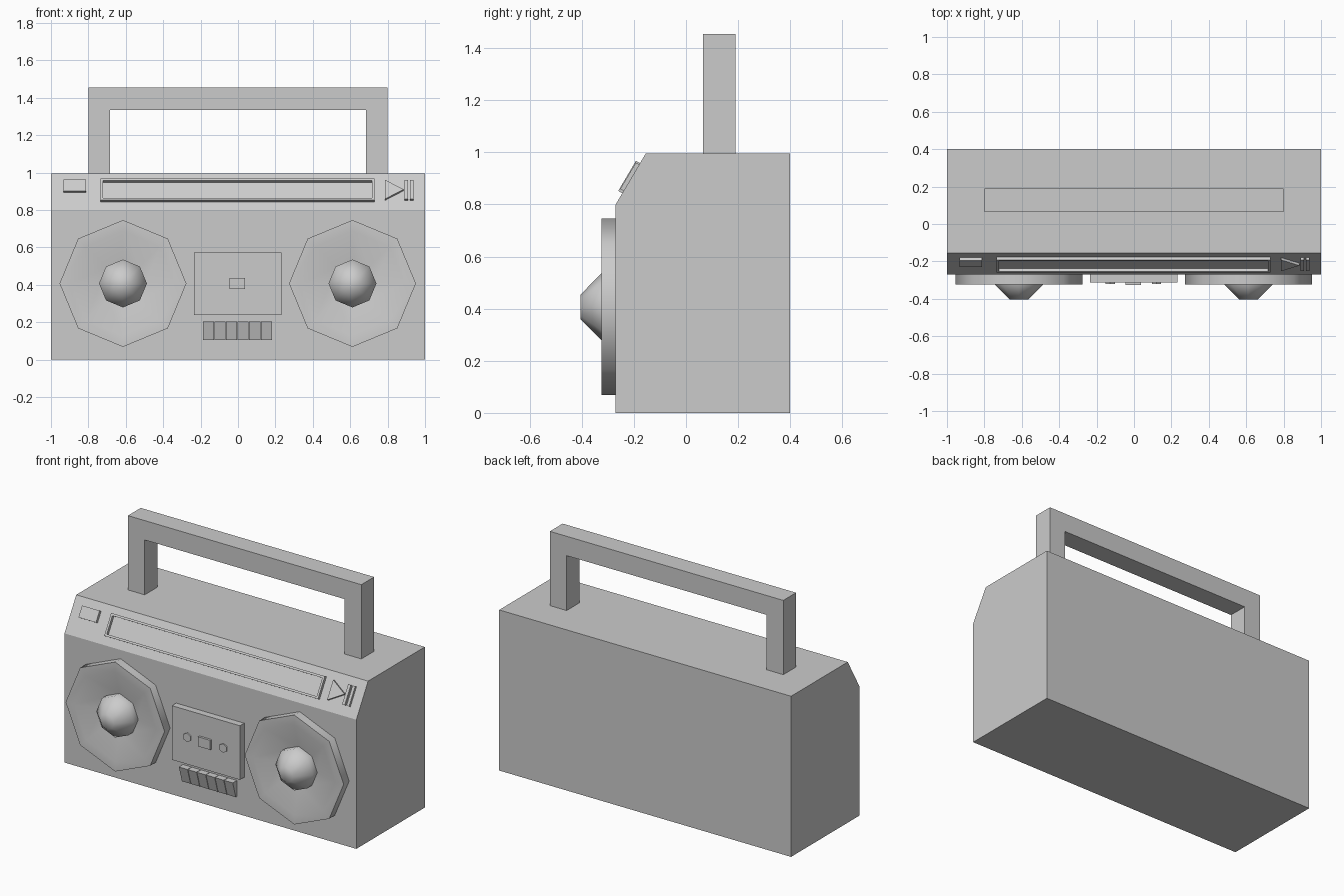
import bpy, bmesh, math
from mathutils import Matrix, Vector

if "Cube" in bpy.data.objects:
    bpy.data.objects.remove(bpy.data.objects["Cube"])

grey = bpy.data.materials.new("plain grey")
grey.use_nodes = True
GREY = (0.6, 0.6, 0.6, 1)
grey.diffuse_color = GREY
grey.node_tree.nodes["Principled BSDF"].inputs["Base Color"].default_value = GREY


def frame(origin, u, v):
    """Local axes: u, v lie in the drawing plane, u x v points outward."""
    u, v = Vector(u).normalized(), Vector(v).normalized()
    m = Matrix((u, v, u.cross(v))).transposed().to_4x4()
    m.translation = origin
    return m


def finish(name, bm):
    bmesh.ops.recalc_face_normals(bm, faces=bm.faces)
    mesh = bpy.data.meshes.new(name)
    bm.to_mesh(mesh)
    bm.free()
    mesh.materials.append(grey)
    ob = bpy.data.objects.new(name, mesh)
    bpy.context.collection.objects.link(ob)
    return ob


def prisms(name, outlines, plane, low, high):
    """Extrude each 2D outline from low to high above the plane."""
    bm = bmesh.new()
    for pts in outlines:
        base = [bm.verts.new(plane @ Vector((a, b, low))) for a, b in pts]
        top = [bm.verts.new(plane @ Vector((a, b, high))) for a, b in pts]
        bm.faces.new(base)
        bm.faces.new(top)
        for i in range(len(pts)):
            j = (i + 1) % len(pts)
            bm.faces.new((base[i], base[j], top[j], top[i]))
    return finish(name, bm)


def rect(x0, x1, y0, y1):
    return [(x0, y0), (x1, y0), (x1, y1), (x0, y1)]


def ngon(x, y, r, n):
    return [(x + r * math.sin(math.tau * i / n), y + r * math.cos(math.tau * i / n))
            for i in range(n)]


def lathe(name, profile, x, z, sides=8):
    """Turn a (radius, y) profile about the front-back axis."""
    bm = bmesh.new()
    rings = [[bm.verts.new((x + a, y, z + b)) for a, b in ngon(0, 0, r, sides)]
             for r, y in profile]
    for p, q in zip(rings, rings[1:]):
        for i in range(sides):
            j = (i + 1) % sides
            bm.faces.new((p[i], p[j], q[j], q[i]))
    bm.faces.new(rings[0])
    bm.faces.new(rings[-1])
    ob = finish(name, bm)
    bpy.ops.object.select_all(action='DESELECT')
    ob.select_set(True)
    bpy.context.view_layer.objects.active = ob
    bpy.ops.object.shade_smooth_by_angle(angle=math.radians(50))


FRONT, BEVEL, BACK, TOP = -0.27, -0.155, 0.4, 0.995
side = frame((0, 0, 0), (0, 1, 0), (0, 0, 1))
front = frame((0, FRONT, 0), (1, 0, 0), (0, 0, 1))
upright = frame((0, 0, 0), (1, 0, 0), (0, 0, 1))
slope = frame((0, FRONT, 0.8), (1, 0, 0), (0, BEVEL - FRONT, TOP - 0.8))

# Case with sloping control strip
prisms("case", [[(FRONT, 0), (BACK, 0), (BACK, TOP), (BEVEL, TOP), (FRONT, 0.8)]],
       side, -1, 1)

# Carrying handle
prisms("handle", [[(-0.8, TOP), (-0.8, 1.455), (0.8, 1.455), (0.8, TOP),
                   (0.685, TOP), (0.685, 1.335), (-0.685, 1.335), (-0.685, TOP)]],
       upright, -0.19, -0.065)

# Speakers
for label, x in (("left", 0.612), ("right", -0.615)):
    lathe(label + "_speaker", [(0.339, FRONT), (0.339, -0.324), (0.28, -0.324),
                               (0.12, -0.278)], x, 0.407)
    lathe(label + "_speaker_dome", [(0.128, -0.275), (0.128, -0.325), (0.048, -0.404)],
          x, 0.407)

# Cassette deck
prisms("cassette_door", [rect(-0.235, 0.232, 0.238, 0.573)], front, 0, 0.042)
prisms("cassette_window", [rect(-0.045, 0.038, 0.377, 0.436)], front, 0.04, 0.056)
prisms("cassette_reels", [ngon(x, 0.407, 0.028, 6) for x in (-0.127, 0.12)],
       front, 0.04, 0.05)

# Row of wedge keys, leaning out towards the top
for i in range(6):
    x = -0.188 + i * 0.062
    wedge = [(FRONT, 0.105), (FRONT, 0.205), (FRONT - 0.04, 0.205), (FRONT - 0.01, 0.105)]
    prisms("key_%d" % (i + 1), [wedge], side, x, x + 0.059)

# Raised tuner frame and control marks on the slope
L, R, B, T, W = -0.735, 0.73, 0.05, 0.184, 0.013
prisms("tuner_frame", [rect(L, R, B, B + W), rect(L, R, T - W, T),
                       rect(L, L + W, B + W, T - W), rect(R - W, R, B + W, T - W)],
       slope, 0, 0.018)
prisms("power_button", [rect(-0.932, -0.812, 0.108, 0.178)], slope, 0, 0.018)
prisms("play_mark", [[(0.787, 0.06), (0.885, 0.119), (0.787, 0.178)]], slope, 0, 0.015)
prisms("pause_mark", [rect(x, x + 0.018, 0.06, 0.178) for x in (0.89, 0.92)],
       slope, 0, 0.015)
